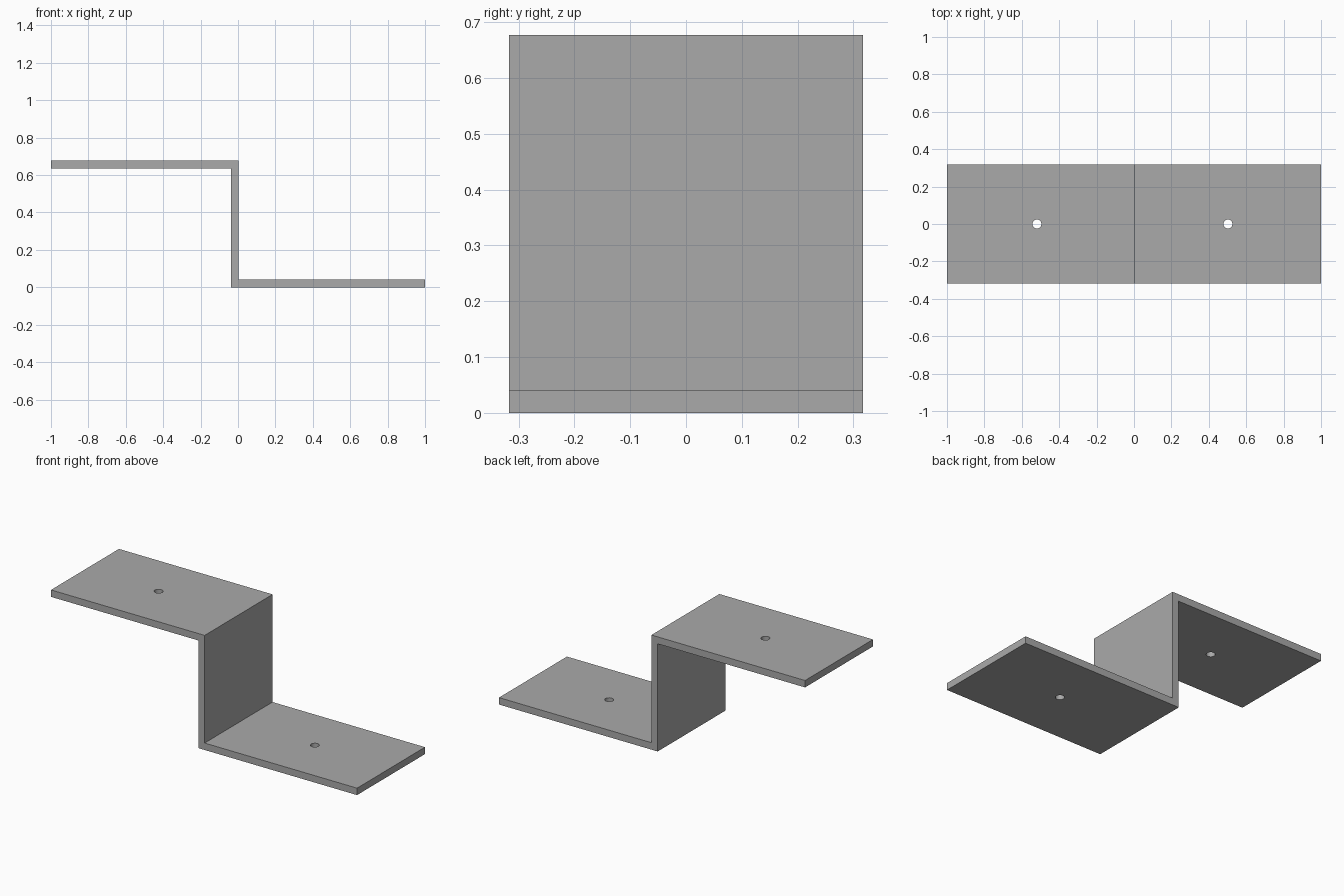
import bpy
import bmesh

cube = bpy.data.objects.get("Cube")
if cube:
    bpy.data.objects.remove(cube, do_unlink=True)

HALF_DEPTH = 0.317
HEIGHT = 0.677
THICK = 0.041
WALL_LEFT, WALL_RIGHT = -0.037, 0.004
HOLE_RADIUS = 0.024

# Plain grey metal
grey = bpy.data.materials.new("grey_metal")
grey.use_nodes = True
colour = (0.4, 0.4, 0.4, 1)
grey.diffuse_color = colour
grey.node_tree.nodes["Principled BSDF"].inputs["Base Color"].default_value = colour

# Z-shaped bracket: side profile extruded through the depth
profile = [
    (WALL_LEFT, 0), (1, 0), (1, THICK), (WALL_RIGHT, THICK),
    (WALL_RIGHT, HEIGHT), (-1, HEIGHT), (-1, HEIGHT - THICK),
    (WALL_LEFT, HEIGHT - THICK),
]
bm = bmesh.new()
face = bm.faces.new([bm.verts.new((x, -HALF_DEPTH, z)) for x, z in profile])
extruded = bmesh.ops.extrude_face_region(bm, geom=[face])["geom"]
bmesh.ops.translate(bm, vec=(0, 2 * HALF_DEPTH, 0),
                    verts=[v for v in extruded if isinstance(v, bmesh.types.BMVert)])
bmesh.ops.recalc_face_normals(bm, faces=bm.faces)
mesh = bpy.data.meshes.new("z_bracket")
bm.to_mesh(mesh)
bm.free()
mesh.materials.append(grey)
bracket = bpy.data.objects.new("z_bracket", mesh)
bpy.context.collection.objects.link(bracket)


def drill(name, x, z):
    """Cut a vertical screw hole through a flange."""
    bpy.ops.mesh.primitive_cylinder_add(vertices=32, radius=HOLE_RADIUS,
                                        depth=4 * THICK, location=(x, 0, z))
    cutter = bpy.context.object
    cutter.name = name + "_cutter"
    cutter.hide_render = True
    cutter.data.materials.append(grey)
    mod = bracket.modifiers.new(name, "BOOLEAN")
    mod.operation = "DIFFERENCE"
    mod.solver = "EXACT"
    mod.object = cutter
    bpy.context.view_layer.objects.active = bracket
    bpy.ops.object.modifier_apply(modifier=name)
    bpy.data.objects.remove(cutter, do_unlink=True)


# Screw holes in the upper and lower flanges
drill("upper_hole", -0.519, HEIGHT - THICK / 2)
drill("lower_hole", 0.502, THICK / 2)

# Smooth hole walls, crisp edges elsewhere
bpy.ops.object.select_all(action="DESELECT")
bracket.select_set(True)
bpy.context.view_layer.objects.active = bracket
bpy.ops.object.shade_smooth_by_angle()
